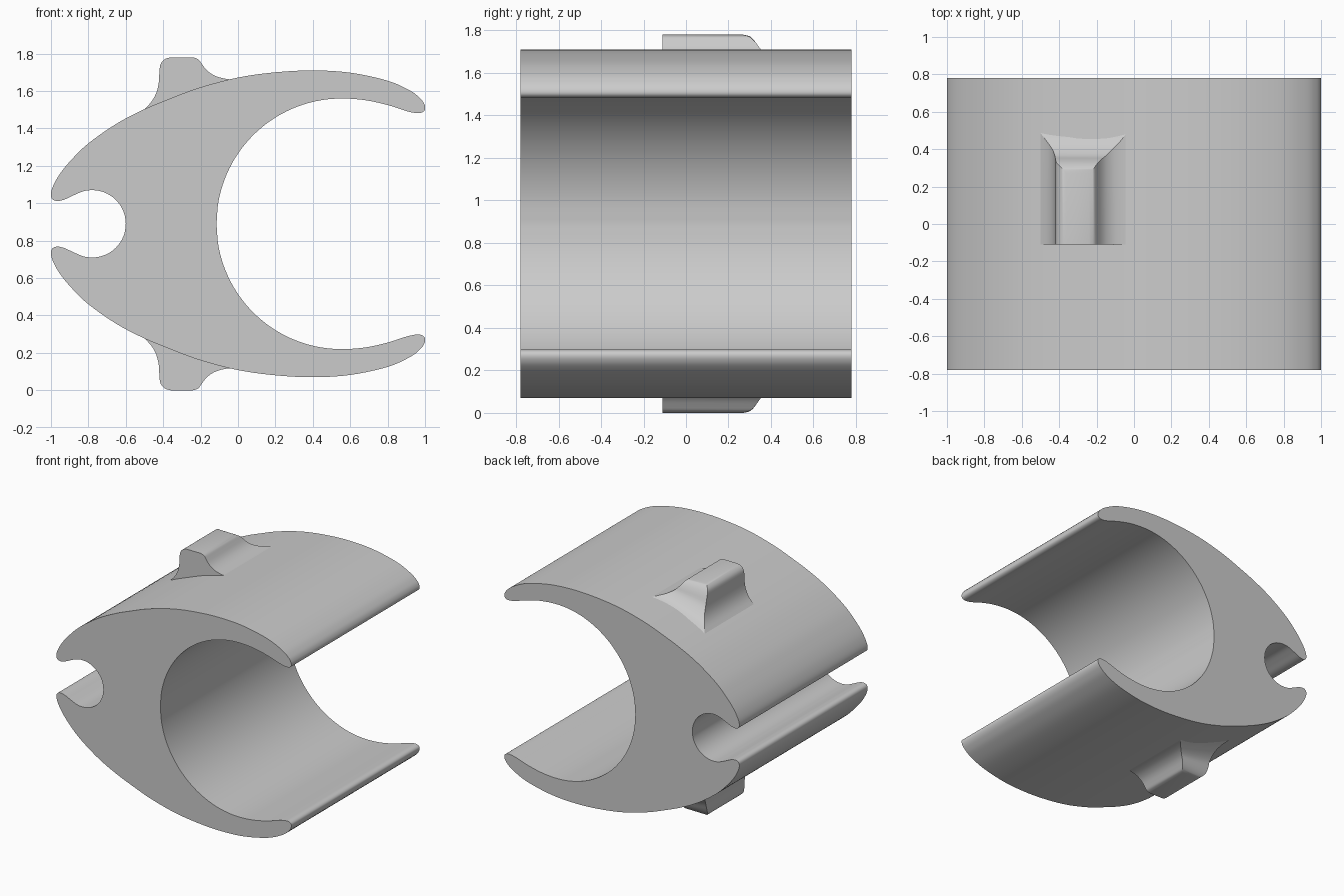
import bpy, bmesh
from math import cos, sin, radians
from mathutils import Vector

cube = bpy.data.objects.get("Cube")
if cube:
    bpy.data.objects.remove(cube)

MID = 0.89        # height of the symmetry plane
HALF_DEPTH = 0.78

grey = bpy.data.materials.new("plain_grey")
grey.use_nodes = True
grey.diffuse_color = (0.6, 0.6, 0.6, 1)
grey.node_tree.nodes["Principled BSDF"].inputs["Base Color"].default_value = (0.6, 0.6, 0.6, 1)


def spline(points, steps):
    """Catmull-Rom curve through points of any dimension."""
    p = [Vector(q) for q in points]
    p = [p[0] * 2 - p[1]] + p + [p[-1] * 2 - p[-2]]
    out = []
    for a, b, c, d in zip(p, p[1:], p[2:], p[3:]):
        for i in range(steps):
            t = i / steps
            out.append((b * 2 + (c - a) * t + (a * 2 - b * 5 + c * 4 - d) * t**2
                        + (b * 3 - a - c * 3 + d) * t**3) / 2)
    return out + [p[-2]]


def arc(cx, r, start, end, step):
    return [(cx + r * cos(radians(a)), r * sin(radians(a))) for a in range(start, end + 1, step)]


def finish(name, bm):
    bmesh.ops.recalc_face_normals(bm, faces=bm.faces[:])
    mesh = bpy.data.meshes.new(name)
    bm.to_mesh(mesh)
    bm.free()
    mesh.materials.append(grey)
    obj = bpy.data.objects.new(name, mesh)
    bpy.context.collection.objects.link(obj)
    bpy.ops.object.select_all(action='DESELECT')
    obj.select_set(True)
    bpy.context.view_layer.objects.active = obj
    bpy.ops.object.shade_smooth_by_angle(angle=radians(32))


# Body: half outline from the small notch round the shell to the large bore
lip_small = [(-.88, .152), (-.93, .129), (-.97, .122), (-.995, .135), (-1, .165), (-.985, .21)]
shell = [(-.95, .27), (-.89, .343), (-.8, .43), (-.65, .535), (-.5, .613), (-.35, .675),
         (-.2, .73), (0, .782), (.2, .81), (.4, .82), (.6, .808), (.8, .765), (.92, .712)]
lip_large = [(.975, .67), (.997, .638), (1, .612), (.985, .596), (.955, .592),
             (.9, .603), (.8, .635), (.68, .661)]
half = spline(arc(-.78, .18, 0, 105, 15) + lip_small + shell + lip_large
              + arc(.555, .67, 90, 180, 10), 5)
outline = half + [Vector((p.x, -p.y)) for p in reversed(half[1:-1])]

bm = bmesh.new()
front = bm.faces.new([bm.verts.new((p.x, -HALF_DEPTH, MID + p.y)) for p in outline])
back = bmesh.ops.extrude_face_region(bm, geom=[front], use_keep_orig=True)
bmesh.ops.translate(bm, vec=(0, 2 * HALF_DEPTH, 0),
                    verts=[v for v in back["geom"] if isinstance(v, bmesh.types.BMVert)])
finish("clip_body", bm)

# Lugs: levels of left x, left height, right x, right height, back y
levels = spline([(-.36, .89, -.24, .89, .27), (-.388, .882, -.213, .88, .30),
                 (-.412, .858, -.195, .857, .325), (-.42, .82, -.175, .83, .345),
                 (-.423, .76, -.15, .807, .365), (-.437, .70, -.115, .788, .40),
                 (-.465, .65, -.075, .777, .44), (-.51, .603, -.03, .77, .5)], 3)
LUG_FRONT = -0.11

for name, side in (("upper_lug", 1), ("lower_lug", -1)):
    bm = bmesh.new()
    rings = []
    for xl, hl, xr, hr, yb in levels:
        corners = [(xl, LUG_FRONT, hl), (xl, yb, hl), (xr, yb, hr), (xr, LUG_FRONT, hr)]
        rings.append([bm.verts.new((x, y, MID + side * h)) for x, y, h in corners])
    for a, b in zip(rings, rings[1:]):
        for i in range(3):   # left, back and right walls
            bm.faces.new((a[i], a[i + 1], b[i + 1], b[i]))
    bm.faces.new(rings[0])
    bm.faces.new(rings[-1])
    bm.faces.new([r[0] for r in rings] + [r[3] for r in reversed(rings)])
    finish(name, bm)
